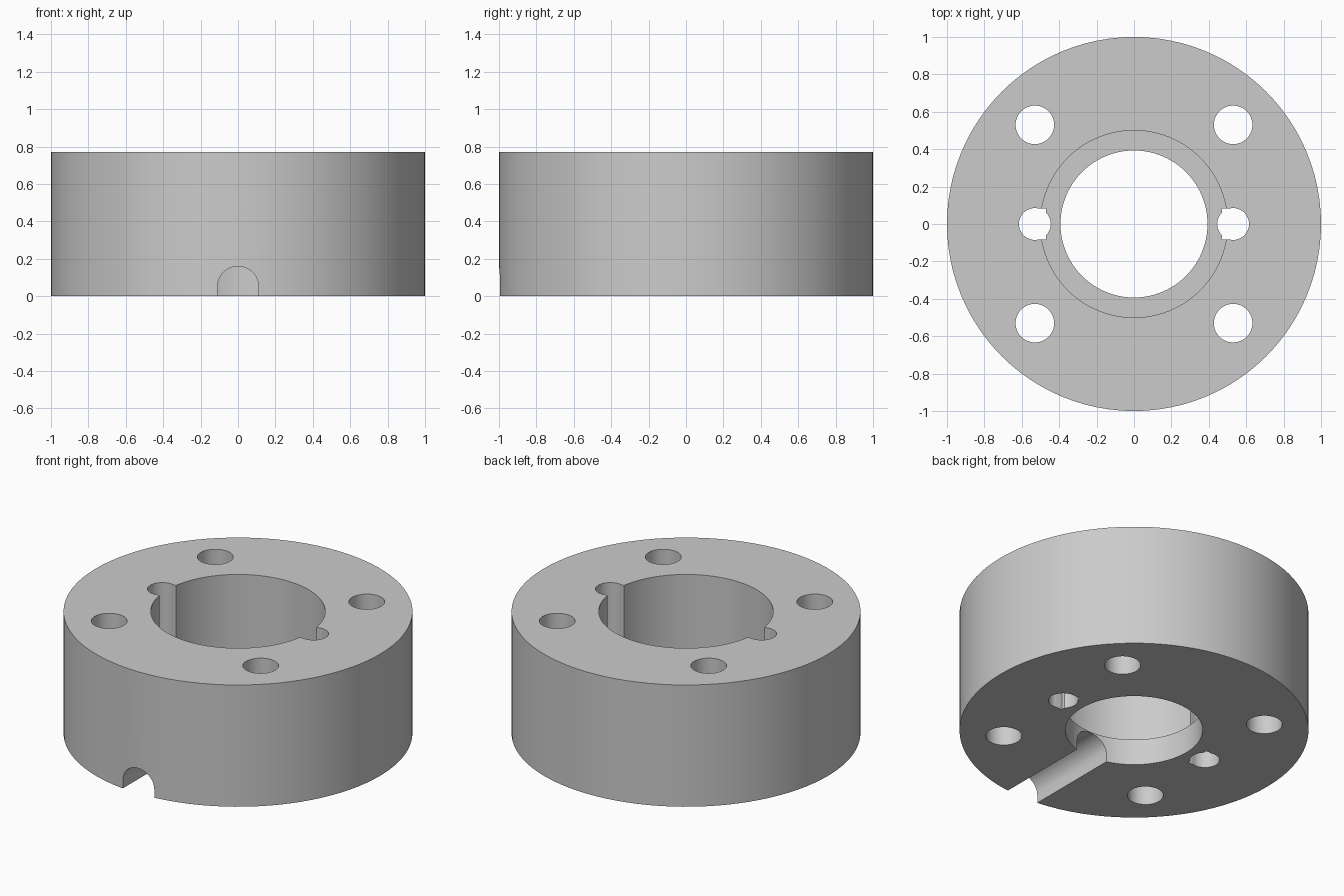
import bpy
import math
from mathutils import Matrix

if "Cube" in bpy.data.objects:
    bpy.data.objects.remove(bpy.data.objects["Cube"], do_unlink=True)

HEIGHT = 0.77
LEDGE = 0.165

grey = bpy.data.materials.new("plain grey")
grey.use_nodes = True
colour = (0.6, 0.6, 0.6, 1)
grey.diffuse_color = colour
grey.node_tree.nodes["Principled BSDF"].inputs["Base Color"].default_value = colour


def cylinder(name, radius, z0, z1, x=0, y=0, sides=48):
    bpy.ops.mesh.primitive_cylinder_add(
        vertices=sides, radius=radius, depth=z1 - z0, location=(x, y, (z0 + z1) / 2))
    obj = bpy.context.object
    obj.name = name
    obj.data.materials.append(grey)
    return obj


def box(name, x0, x1, y0, y1, z0, z1):
    bpy.ops.mesh.primitive_cube_add(
        size=1, location=((x0 + x1) / 2, (y0 + y1) / 2, (z0 + z1) / 2))
    obj = bpy.context.object
    obj.name = name
    obj.scale = (x1 - x0, y1 - y0, z1 - z0)
    obj.data.materials.append(grey)
    return obj


def cut(cutter):
    mod = collar.modifiers.new(cutter.name, "BOOLEAN")
    mod.operation = "DIFFERENCE"
    mod.solver = "EXACT"
    mod.object = cutter
    bpy.context.view_layer.objects.active = collar
    bpy.ops.object.modifier_apply(modifier=mod.name)
    bpy.data.objects.remove(cutter, do_unlink=True)


# Thick round body
collar = cylinder("collar", 1, 0, HEIGHT, sides=96)

# Stepped centre bore
cut(cylinder("bore", 0.393, -0.1, HEIGHT + 0.1, sides=96))
cut(cylinder("counterbore", 0.5, LEDGE, HEIGHT + 0.1, sides=96))

# Four bolt holes and two keyed side holes
for sx in (-1, 1):
    for sy in (-1, 1):
        cut(cylinder("bolt_hole", 0.103, -0.1, HEIGHT + 0.1, 0.53 * sx, 0.53 * sy))
    cut(cylinder("side_hole", 0.085, -0.1, HEIGHT + 0.1, 0.53 * sx))
    x0, x1 = sorted((0.47 * sx, 0.53 * sx))
    cut(box("key_slot", x0, x1, -0.083, 0.083, -0.12, HEIGHT + 0.12))

# Arched groove under the front, from the rim into the bore
arch = cylinder("groove_arch", 0.11, -0.5, 0.5)
arch.matrix_world = Matrix.Translation((0, -0.7, 0.05)) @ Matrix.Rotation(math.pi / 2, 4, "X")
cut(arch)
cut(box("groove_base", -0.11, 0.11, -1.2, -0.2, -0.1, 0.05))

# Smooth round walls with crisp edges
bpy.ops.object.select_all(action="DESELECT")
collar.select_set(True)
bpy.context.view_layer.objects.active = collar
bpy.ops.object.shade_smooth_by_angle(angle=math.radians(30))
